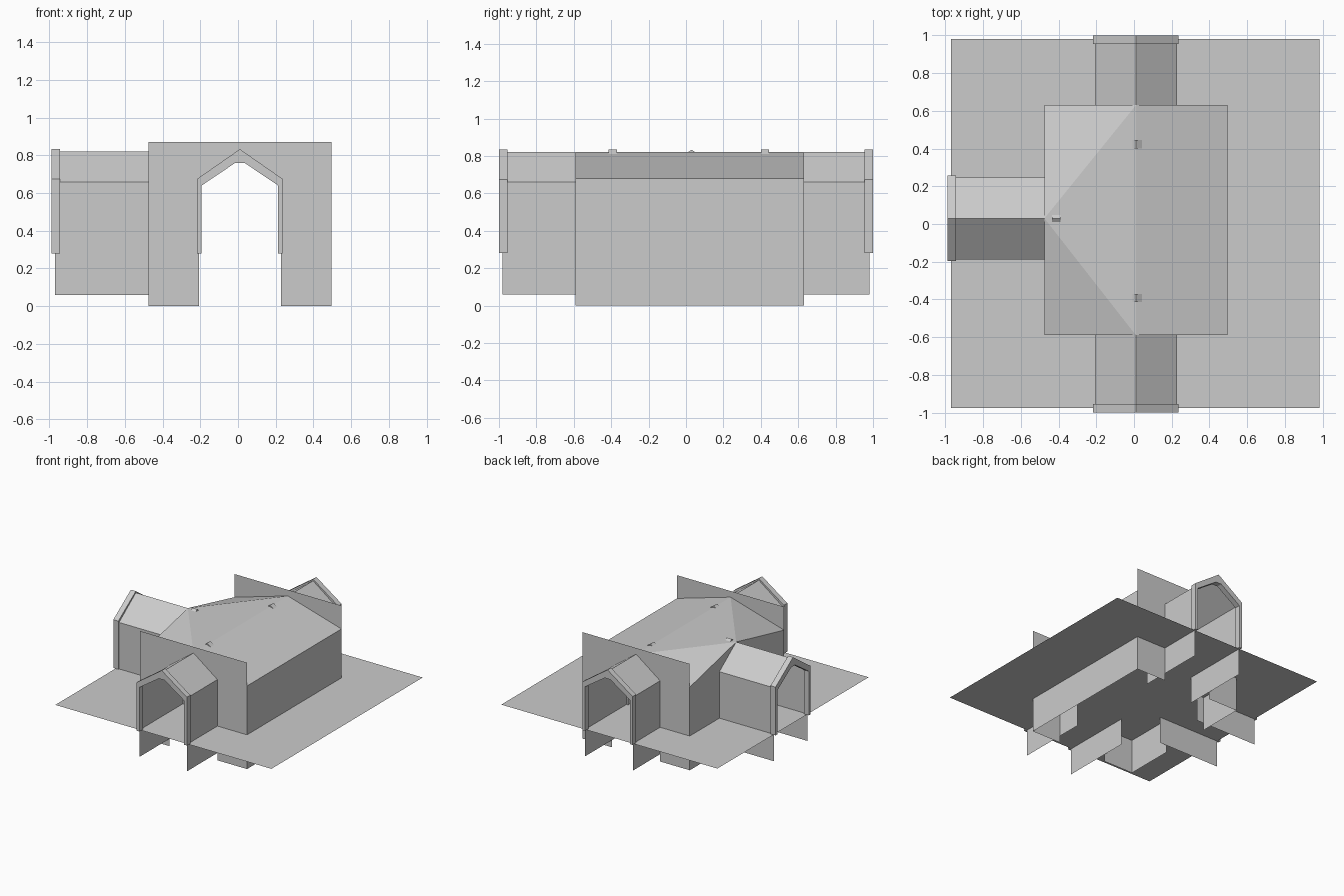
import bpy
from math import pi, sin, cos

if "Cube" in bpy.data.objects:
    bpy.data.objects.remove(bpy.data.objects["Cube"])

GROUND, EAVE, RIDGE, TOP = 0.28, 0.68, 0.82, 0.87
X0, X1, Y0, Y1 = -0.475, 0.495, -0.59, 0.63      # hall footprint
CX, CY = 0.01, 0.03                              # door axes
HALF, PORCH_EAVE = 0.217, 0.66                   # porch half width and eave


def make(name, verts, faces, loc=(0, 0, 0), rot=0):
    c, s = cos(rot), sin(rot)
    pts = [(c * x - s * y + loc[0], s * x + c * y + loc[1], z + loc[2]) for x, y, z in verts]
    mesh = bpy.data.meshes.new(name)
    mesh.from_pydata(pts, [], faces)
    mesh.update()
    obj = bpy.data.objects.new(name, mesh)
    bpy.context.collection.objects.link(obj)
    return obj


def sweep(name, profile, d0, d1, loc, rot, closed):
    """Sweep an (x, z) profile outward along local -y from d0 to d1."""
    n = len(profile)
    verts = [(x, -d, z) for d in (d1, d0) for x, z in profile]
    faces = [(i, n + i, n + (i + 1) % n, (i + 1) % n) for i in range(n if closed else n - 1)]
    if closed:
        faces += [tuple(range(n)), tuple(reversed(range(n, 2 * n)))]
    return make(name, verts, faces, loc, rot)


# Ground sheet
make("ground_sheet", [(-0.97, -0.975, GROUND), (0.985, -0.975, GROUND),
                      (0.985, 0.98, GROUND), (-0.97, 0.98, GROUND)], [(0, 1, 2, 3)])

# Front and back walls, each with a gabled doorway open to the bottom
for name, y, order in (("front_wall", Y0, 1), ("back_wall", Y1, -1)):
    outline = [(X0, 0), (CX - HALF, 0), (CX - HALF, PORCH_EAVE), (CX, RIDGE),
               (CX + HALF, PORCH_EAVE), (CX + HALF, 0), (X1, 0), (X1, TOP), (X0, TOP)]
    make(name, [(x, y, z) for x, z in outline], [tuple(range(9))[::order]])

# Solid right wall
make("right_wall", [(X1, Y0, 0), (X1, Y1, 0), (X1, Y1, EAVE), (X1, Y0, EAVE)], [(0, 1, 2, 3)])

# Left wall halves, rising to a peak over the side doorway
for name, y, side, order in (("left_wall_front", Y0, -1, -1), ("left_wall_back", Y1, 1, 1)):
    jamb = CY + side * HALF
    make(name, [(X0, y, 0), (X0, jamb, 0), (X0, jamb, PORCH_EAVE),
                (X0, CY, RIDGE), (X0, y, EAVE)], [(0, 1, 2, 3, 4)[::order]])

# Roof: plain slope on the right, left side folded up to the side porch ridge
make("hall_roof",
     [(CX, Y0, RIDGE), (X1, Y0, EAVE), (X1, Y1, EAVE), (CX, Y1, RIDGE), (CX, CY, RIDGE),
      (X0, CY, RIDGE), (X0, Y0, EAVE), (X0, Y1, EAVE)],
     [(0, 1, 2, 3, 4), (0, 4, 5), (0, 5, 6), (4, 3, 5), (3, 7, 5)])

# Porches with a door frame at each end
shell = [(-HALF, 0.06), (-HALF, PORCH_EAVE), (0, RIDGE), (HALF, PORCH_EAVE), (HALF, 0.06)]
frame = [(-0.227, GROUND), (-0.227, 0.675), (0, 0.833), (0.227, 0.675), (0.227, GROUND),
         (0.203, GROUND), (0.203, 0.64), (0.025, 0.76), (-0.025, 0.76),
         (-0.203, 0.64), (-0.203, GROUND)]
for name, loc, rot, inner, outer in (
        ("front", (CX, 0, 0), 0, 0.37, 1.0),
        ("back", (CX, 0, 0), pi, 0.40, 1.0),
        ("side", (0, CY, 0), -pi / 2, 0.39, 0.99)):
    sweep(name + "_porch", shell, inner + 0.02, outer - 0.02, loc, rot, False)
    sweep(name + "_outer_frame", frame, outer - 0.045, outer, loc, rot, True)
    sweep(name + "_inner_frame", frame, inner, inner + 0.045, loc, rot, True)
